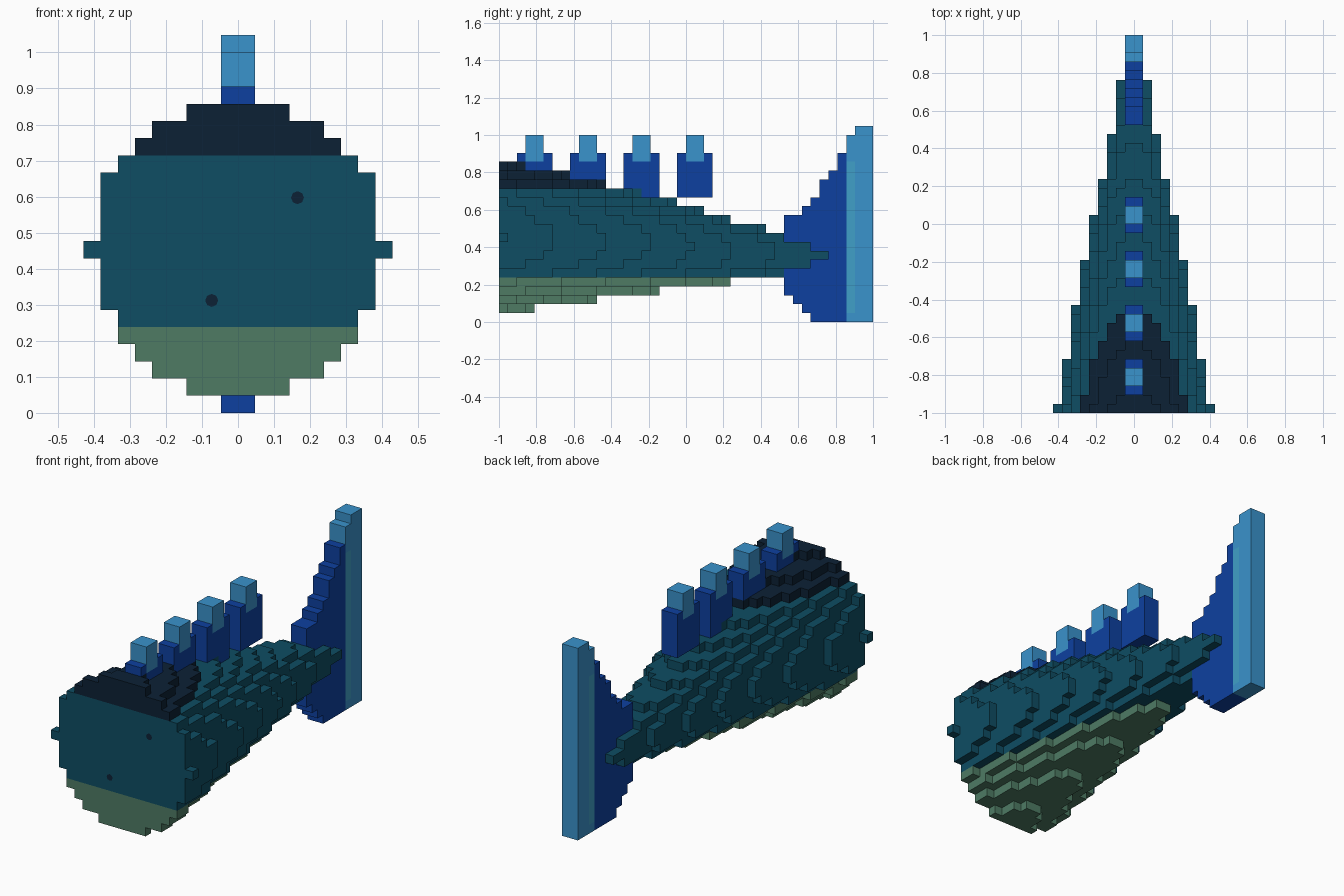
import bpy
import bmesh
from mathutils import Vector

cube = bpy.data.objects.get("Cube")
if cube:
    bpy.data.objects.remove(cube, do_unlink=True)

U = 1 / 21  # size of one block


def make_material(name, hex_code):
    srgb = [int(hex_code[i:i + 2], 16) / 255 for i in (0, 2, 4)]
    rgb = [c / 12.92 if c < 0.04045 else ((c + 0.055) / 1.055) ** 2.4 for c in srgb]
    mat = bpy.data.materials.new(name)
    mat.use_nodes = True
    mat.diffuse_color = (*rgb, 1)
    node = next(n for n in mat.node_tree.nodes if n.type == 'BSDF_PRINCIPLED')
    node.inputs["Base Color"].default_value = (*rgb, 1)
    return mat


teal = make_material("deep_teal", "0E4D63")
navy = make_material("dark_navy", "0C2135")
green = make_material("belly_green", "4E7B64")
blue = make_material("fin_blue", "0D40A0")
sky = make_material("light_blue", "3A93CC")
aqua = make_material("pale_aqua", "40A0C8")


def add_object(name, bm, mats):
    mesh = bpy.data.meshes.new(name)
    bm.to_mesh(mesh)
    bm.free()
    for m in mats:
        mesh.materials.append(m)
    obj = bpy.data.objects.new(name, mesh)
    bpy.context.scene.collection.objects.link(obj)
    return obj


def block_shell(name, cells, mats, rule=lambda cell: 0):
    """Outer faces of a set of unit blocks (x, layer, row)."""
    bm = bmesh.new()
    for cell in cells:
        centre = Vector(cell) + Vector((0.5, 0.5, 0.5))
        for axis in range(3):
            for sign in (-1, 1):
                step = [0, 0, 0]
                step[axis] = sign
                if tuple(a + b for a, b in zip(cell, step)) in cells:
                    continue
                n = Vector(step)
                a, b = Vector(), Vector()
                a[(axis + 1) % 3] = 0.5
                b[(axis + 2) % 3] = 0.5 * sign
                mid = centre + n * 0.5 - Vector((0, 21, 0))
                corners = (mid - a - b, mid + a - b, mid + a + b, mid - a + b)
                face = bm.faces.new([bm.verts.new(p * U) for p in corners])
                face.material_index = rule(cell)
    bmesh.ops.remove_doubles(bm, verts=bm.verts, dist=U / 100)
    return add_object(name, bm, mats)


def box_cells(layers, rows):
    return {(x, j, k) for x in (-1, 0) for j in layers for k in rows}


# Tapering body: layer, centre row, radius
PROFILE = [(0, 9.005, 8.5001), (7, 8.84, 7.246), (11, 8.57, 6.53),
           (19, 8.1, 4.97), (26, 7.47, 3.5), (36, 7.0, 1.505)]


def section(j):
    for (j0, c0, r0), (j1, c1, r1) in zip(PROFILE, PROFILE[1:]):
        if j <= j1:
            t = (j - j0) / (j1 - j0)
            return c0 + (c1 - c0) * t, r0 + (r1 - r0) * t


TAIL_START = 32
body = set()
for j in range(37):
    c, r = section(j)
    for x in range(-9, 9):
        for k in range(22):
            inside = (x + 0.5) ** 2 + (k - c) ** 2 <= r * r
            if inside and not (j >= TAIL_START and x in (-1, 0)):
                body.add((x, j, k))


def body_colour(cell):
    return 2 if cell[2] < 5 else 1 if cell[2] >= 15 else 0


block_shell("body", body, [teal, navy, green], body_colour)

# Row of back spines with light caps
for n, start in enumerate((2, 8, 14, 20), 1):
    cap = box_cells(range(start + 1, start + 3), range(18, 21))
    base = box_cells(range(start, start + 4), range(14, 19)) - cap
    block_shell(f"back_spine_{n}", base | cap, [blue, sky],
                lambda cell, cap=cap: int(cell in cap))

# Stepped tail fin with light trailing edge
tail = set()
tops = (12, 12, 13, 14, 16, 17, 19)
for n, top in enumerate(tops):
    tail |= box_cells([TAIL_START + n], range(max(0, 3 - n), top))
tail |= box_cells([39], range(21)) | box_cells([40, 41], range(22))


def tail_colour(cell):
    if cell[1] < 39:
        return 0
    return 2 if cell[1] == 39 and 0 < cell[2] < 18 else 1


block_shell("tail_fin", tail, [blue, sky, aqua], tail_colour)

# Small dark dots on the flat front
for n, (x, z) in enumerate(((0.165, 0.597), (-0.073, 0.312)), 1):
    bm = bmesh.new()
    bmesh.ops.create_circle(bm, cap_ends=True, segments=8, radius=0.018)
    for v in bm.verts:
        v.co = Vector((v.co.x + x, -1.002, v.co.y + z))
    add_object(f"front_dot_{n}", bm, [navy])
